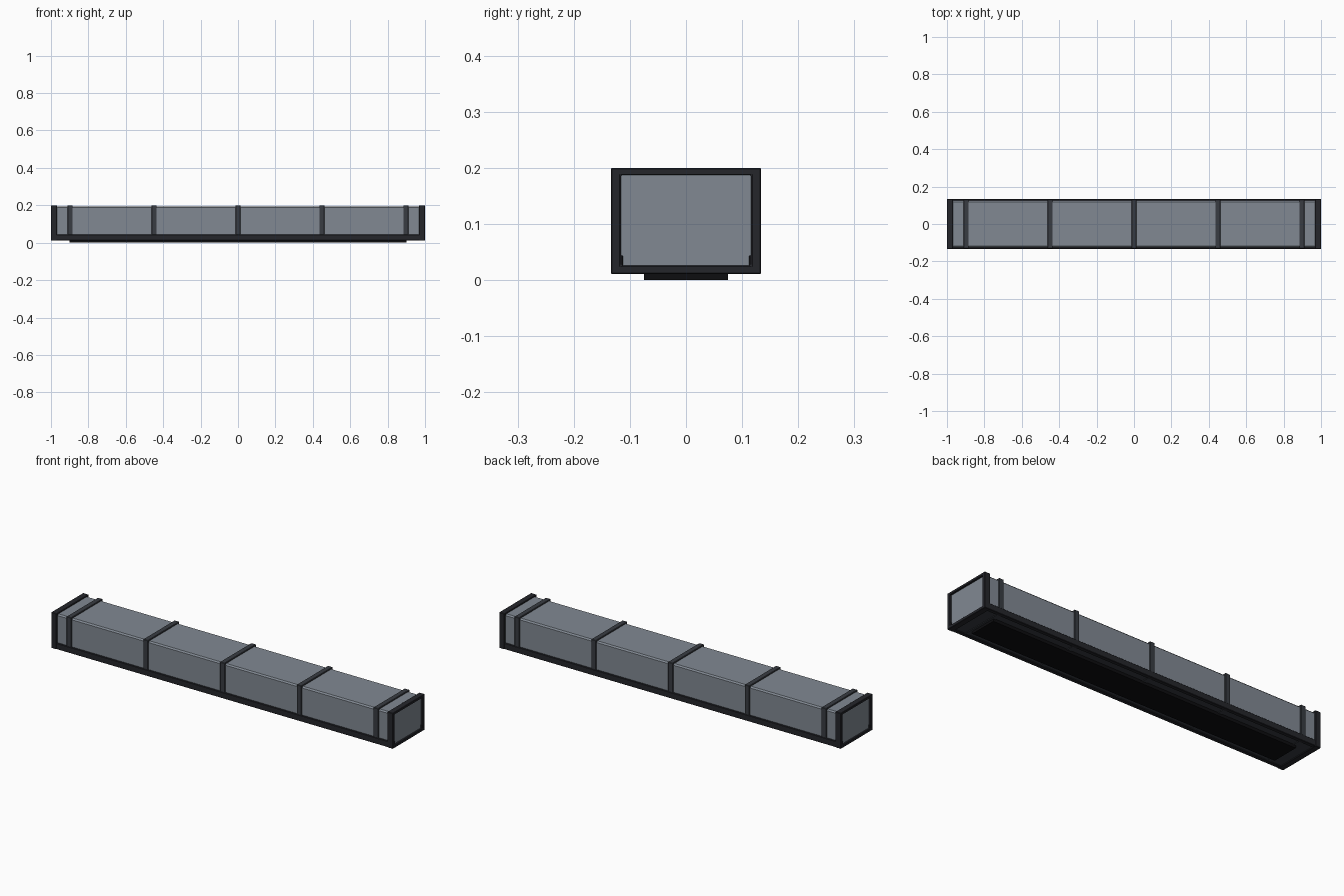
import bpy
import bmesh

if "Cube" in bpy.data.objects:
    bpy.data.objects.remove(bpy.data.objects["Cube"])


def material(name, rgb):
    m = bpy.data.materials.new(name)
    m.diffuse_color = (*rgb, 1)
    m.use_nodes = True
    m.node_tree.nodes["Principled BSDF"].inputs["Base Color"].default_value = m.diffuse_color
    return m


GLASS = material("grey_panel", (0.22, 0.25, 0.29))
FRAME = material("dark_frame", (0.018, 0.019, 0.024))
STRAP = material("strap_grey", (0.04, 0.045, 0.055))
BLACK = material("black_base", (0.004, 0.004, 0.005))


def finish(name, bm, mat, bevel):
    bmesh.ops.recalc_face_normals(bm, faces=bm.faces)
    me = bpy.data.meshes.new(name)
    bm.to_mesh(me)
    bm.free()
    me.materials.append(mat)
    ob = bpy.data.objects.new(name, me)
    bpy.context.collection.objects.link(ob)
    if bevel:
        mod = ob.modifiers.new("bevel", 'BEVEL')
        mod.width = bevel
        mod.segments = 1
    return ob


def box(name, x, y, z, mat, bevel=0.0):
    """Box from (min, max) pairs."""
    bm = bmesh.new()
    bmesh.ops.create_cube(bm, size=1)
    for v in bm.verts:
        for i, (lo, hi) in enumerate((x, y, z)):
            v.co[i] = lo if v.co[i] < 0 else hi
    return finish(name, bm, mat, bevel)


def ring(name, x, outer, inner, mat, bevel=0.0):
    """Rectangular hoop around the x axis; outer and inner are (half_y, z0, z1)."""
    bm = bmesh.new()
    loops = []
    for px, (hy, z0, z1) in ((x[0], outer), (x[1], outer), (x[1], inner), (x[0], inner)):
        loops.append([bm.verts.new((px, y, z)) for y, z in
                      ((-hy, z0), (hy, z0), (hy, z1), (-hy, z1))])
    for a in range(4):
        la, lb = loops[a], loops[(a + 1) % 4]
        for k in range(4):
            n = (k + 1) % 4
            bm.faces.new((la[k], la[n], lb[n], lb[k]))
    return finish(name, bm, mat, bevel)


# Long body with chamfered edges
box("body", (-0.99, 0.99), (-0.125, 0.125), (0.019, 0.194), GLASS, 0.007)

# Base strip under the body, and floor plate
box("base_strip", (-0.9, 0.9), (-0.075, 0.075), (0.0, 0.022), BLACK)
box("floor_plate", (-0.97, 0.97), (-0.118, 0.118), (0.016, 0.024), STRAP)

# Straps wrapped around the body
for i in range(5):
    cx = (i - 2) * 0.449
    ring(f"strap_{i + 1}", (cx - 0.014, cx + 0.014),
         (0.131, 0.013, 0.2), (0.12, 0.023, 0.189), STRAP, 0.002)

# Mirrored end frames and lower side rails
for side, s in (("left", -1), ("right", 1)):
    ring(f"end_frame_{side}", tuple(sorted((s * 0.968, s * 1.0))),
         (0.134, 0.011, 0.2), (0.116, 0.026, 0.187), FRAME, 0.002)
for side, s in (("front", -1), ("back", 1)):
    box(f"rail_{side}", (-0.998, 0.998), tuple(sorted((s * 0.112, s * 0.133))),
        (0.012, 0.044), FRAME, 0.002)
